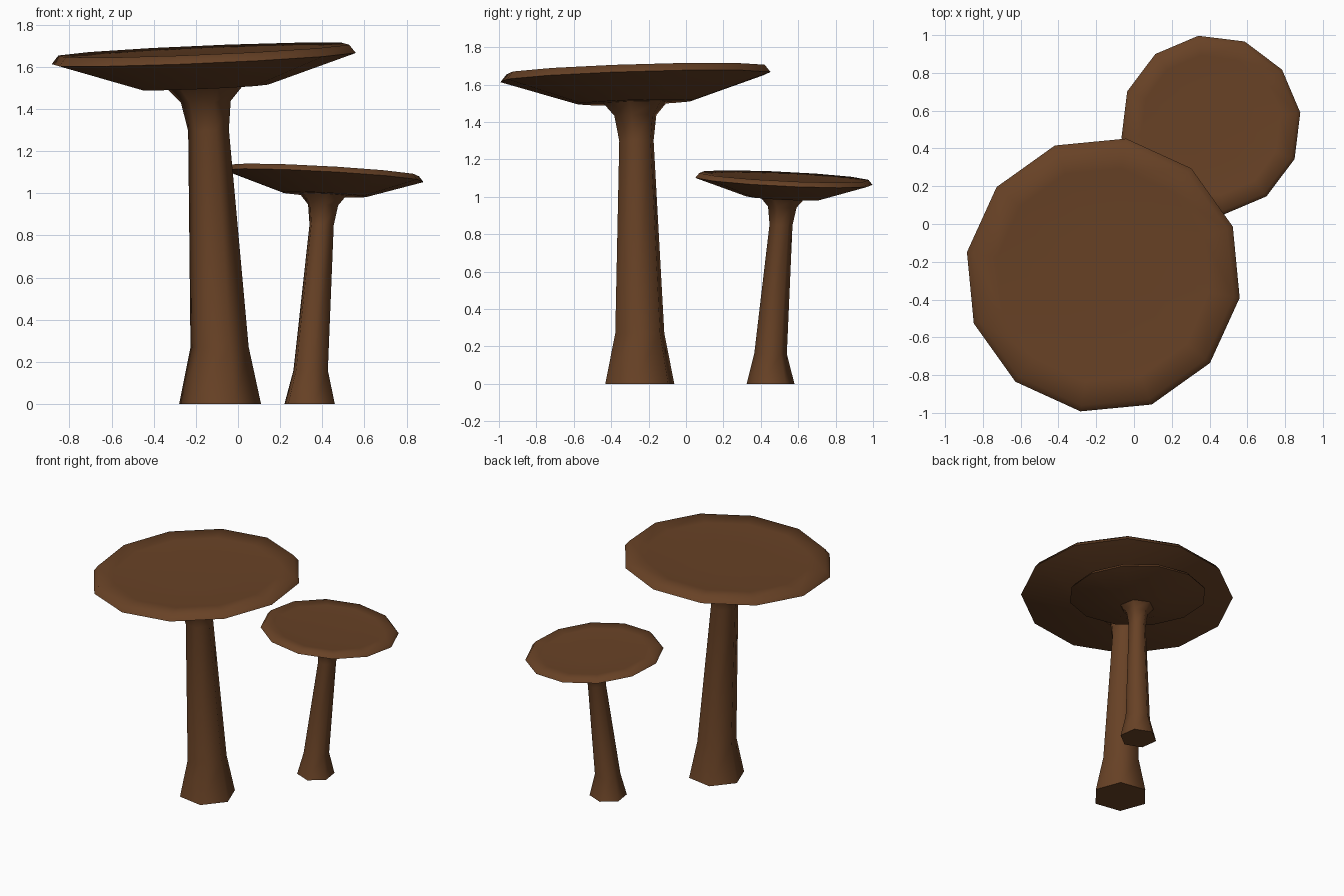
import bpy, bmesh, math

if "Cube" in bpy.data.objects:
    bpy.data.objects.remove(bpy.data.objects["Cube"])

brown = bpy.data.materials.new("mushroom brown")
brown.diffuse_color = (0.138, 0.054, 0.019, 1)
brown.use_nodes = True
brown.node_tree.nodes["Principled BSDF"].inputs["Base Color"].default_value = brown.diffuse_color


def loft(name, rings, sides, angle):
    """Bridge tilted rings (x, y, z, radius, slope_x, slope_y) into a closed solid."""
    bm = bmesh.new()
    loops = []
    for x, y, z, r, sx, sy in rings:
        loop = []
        for k in range(sides):
            a = math.radians(angle) + 2 * math.pi * k / sides
            dx, dy = r * math.cos(a), r * math.sin(a)
            loop.append(bm.verts.new((x + dx, y + dy, z + sx * dx + sy * dy)))
        loops.append(loop)
    for low, high in zip(loops, loops[1:]):
        for k in range(sides):
            n = (k + 1) % sides
            bm.faces.new((low[k], low[n], high[n], high[k]))
    bm.faces.new(loops[0][::-1])
    bm.faces.new(loops[-1])
    bmesh.ops.recalc_face_normals(bm, faces=bm.faces)
    mesh = bpy.data.meshes.new(name)
    bm.to_mesh(mesh)
    bm.free()
    mesh.materials.append(brown)
    obj = bpy.data.objects.new(name, mesh)
    bpy.context.collection.objects.link(obj)
    bpy.ops.object.select_all(action='DESELECT')
    obj.select_set(True)
    bpy.context.view_layer.objects.active = obj
    bpy.ops.object.shade_smooth_by_angle(angle=math.radians(65))


# Cap profile: radius and height from the rim, for the large cap
CAP = [(0.31, -0.135), (0.732, 0.0), (0.70, 0.04), (0.57, 0.03), (0.28, 0.026)]


def mushroom(name, centre, scale, slope, angle, stem):
    cx, cy, cz = centre
    # Shallow dished cap with a bevelled rim
    loft(name + "_cap", [(cx, cy, cz + h * scale, r * scale, *slope) for r, h in CAP], 12, angle)
    # Leaning six-sided stem, level at the foot and tilted with the cap at the top
    top = stem[-1][2]
    rings = []
    for x, y, z, r in stem:
        t = z / top
        rings.append((x, y, z, r, slope[0] * t, slope[1] * t))
    loft(name + "_stem", rings, 6, angle)


mushroom("large_mushroom", (-0.1625, -0.27, 1.64), 1.0, (0.042, 0.031), -9.5, [
    (-0.085, -0.247, 0, 0.197), (-0.0875, -0.247, 0.27, 0.14),
    (-0.14, -0.265, 1.30, 0.098), (-0.153, -0.271, 1.435, 0.12),
    (-0.158, -0.272, 1.51, 0.188)])
mushroom("small_mushroom", (0.407, 0.523, 1.0825), 0.653, (-0.055, -0.047), -22, [
    (0.34, 0.452, 0, 0.129), (0.345, 0.452, 0.16, 0.088),
    (0.397, 0.508, 0.85, 0.062), (0.404, 0.515, 0.945, 0.077),
    (0.404, 0.515, 0.998, 0.123)])
